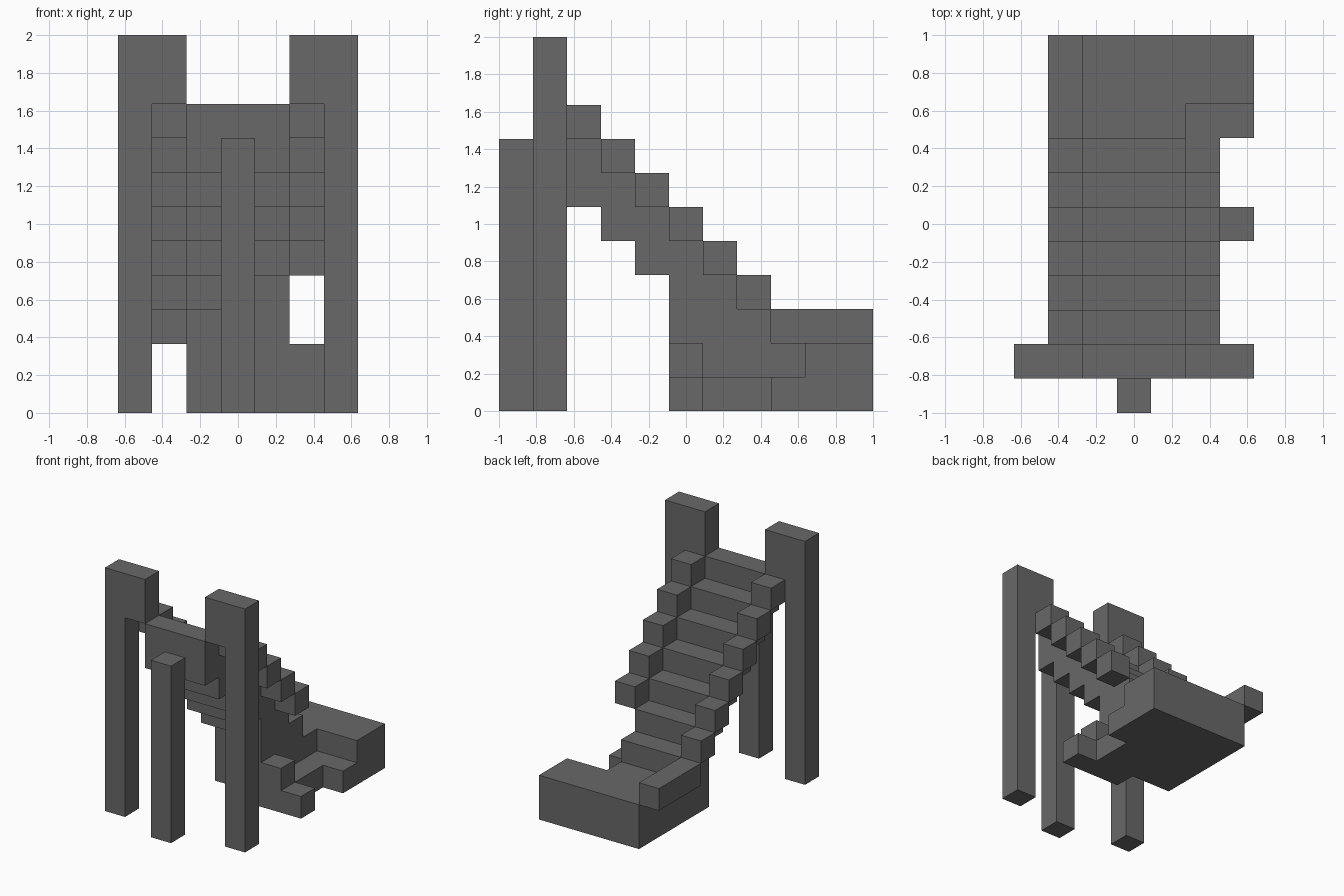
import bpy
import bmesh

if "Cube" in bpy.data.objects:
    bpy.data.objects.remove(bpy.data.objects["Cube"], do_unlink=True)

U = 2 / 11               # side of one block
WIDTH, DEPTH = 7, 11     # footprint in blocks

grey = bpy.data.materials.new("dark_grey")
grey.use_nodes = True
colour = (0.14, 0.14, 0.14, 1)
grey.diffuse_color = colour
grey.node_tree.nodes["Principled BSDF"].inputs["Base Color"].default_value = colour


def part(name, *boxes):
    """Make one object from boxes given as (x, y, z) ranges in blocks."""
    bm = bmesh.new()
    for ranges in boxes:
        verts = bmesh.ops.create_cube(bm, size=1)["verts"]
        for v in verts:
            for axis, (low, high) in enumerate(ranges):
                v.co[axis] = low if v.co[axis] < 0 else high
            v.co.x = (v.co.x - WIDTH / 2) * U
            v.co.y = (v.co.y - DEPTH / 2) * U
            v.co.z *= U
    mesh = bpy.data.meshes.new(name)
    bm.to_mesh(mesh)
    bm.free()
    mesh.materials.append(grey)
    obj = bpy.data.objects.new(name, mesh)
    bpy.context.collection.objects.link(obj)


# Tall posts with heads that reach inward, and the lone front post
part("right_post", ((0, 1), (1, 2), (0, 11)), ((1, 2), (1, 2), (9, 11)))
part("left_post", ((6, 7), (1, 2), (0, 11)), ((5, 6), (1, 2), (9, 11)))
part("front_post", ((3, 4), (0, 1), (0, 8)))

# Beam between the posts
part("top_beam", ((2, 5), (1, 2), (7, 9)))

# Overhanging upper steps
for y in range(2, 5):
    part(f"upper_step_{y - 1}", ((2, 5), (y, y + 1), (8 - y, 10 - y)))

# Middle step, with a leg under its left side
part("middle_step", ((2, 4), (5, 6), (3, 5)), ((4, 5), (5, 6), (0, 5)))

# Solid lower steps
for y in range(6, 9):
    part(f"lower_step_{y - 5}", ((2, 5), (y, y + 1), (0, 10 - y)))

# Stepped handrails, the right one running on along the base
part("left_handrail", *[((5, 6), (y, y + 1), (10 - y, 11 - y)) for y in range(2, 7)])
part("right_handrail", *[((1, 2), (y, y + 1), (10 - y, 11 - y)) for y in range(2, 8)],
     ((1, 2), (8, 11), (2, 3)))

# Base landing and the low ledges on its left side
part("base_landing", ((2, 7), (9, 11), (0, 2)))
part("side_ledge", ((5, 6), (6, 9), (0, 1)), ((6, 7), (8, 9), (0, 1)))
part("side_steps", ((5, 6), (5, 6), (0, 2)), ((6, 7), (5, 6), (0, 1)))
